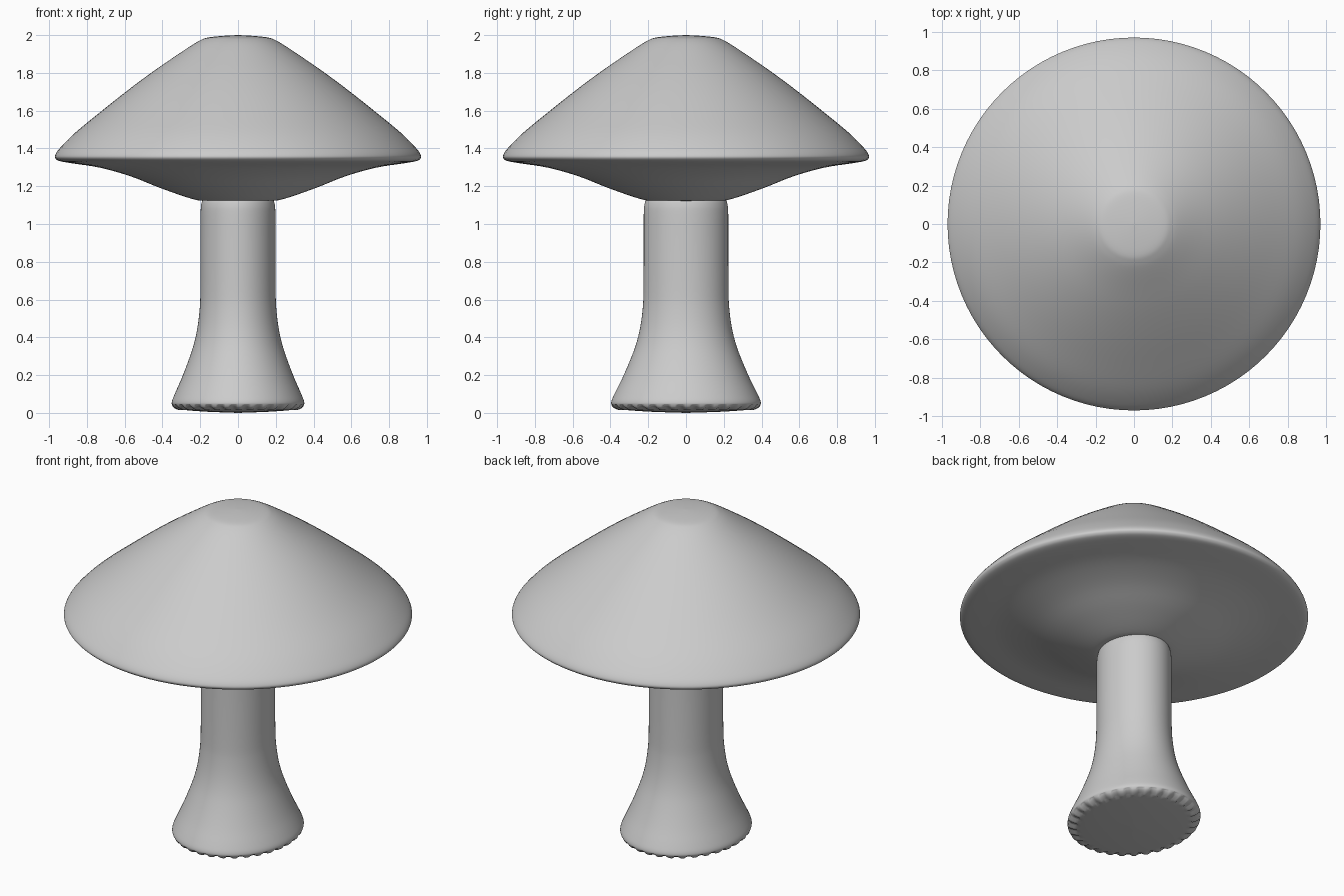
import bpy, bmesh, math
from mathutils import Vector

if "Cube" in bpy.data.objects:
    bpy.data.objects.remove(bpy.data.objects["Cube"])


def refine(points, steps=4):
    """Smooth a (radius, z) profile with a Catmull-Rom curve."""
    p = [Vector(q) for q in points]
    p = [p[0]] + p + [p[-1]]
    out = []
    for a, b, c, d in zip(p, p[1:], p[2:], p[3:]):
        for k in range(steps):
            t = k / steps
            out.append(0.5 * (2 * b + (c - a) * t + (2 * a - 5 * b + 4 * c - d) * t * t
                              + (3 * b - a - 3 * c + d) * t ** 3))
    return out + [p[-1]]


def lathe(name, points, segments, y_scale=1.0, ripple=None):
    """Spin a profile, bottom centre to top centre, around z."""
    bm = bmesh.new()
    rings = []
    for r, z in refine(points):
        if r < 1e-4:
            rings.append([bm.verts.new((0, 0, z))] * segments)
            continue
        ring = []
        for i in range(segments):
            a = 2 * math.pi * i / segments
            dz = ripple(r, z, i) if ripple else 0
            ring.append(bm.verts.new((r * math.cos(a), r * math.sin(a) * y_scale, z + dz)))
        rings.append(ring)
    for lo, hi in zip(rings, rings[1:]):
        for i in range(segments):
            j = (i + 1) % segments
            quad = list(dict.fromkeys((lo[i], lo[j], hi[j], hi[i])))
            bm.faces.new(quad)
    bmesh.ops.recalc_face_normals(bm, faces=bm.faces)
    for f in bm.faces:
        f.smooth = True
    mesh = bpy.data.meshes.new(name)
    bm.to_mesh(mesh)
    bm.free()
    obj = bpy.data.objects.new(name, mesh)
    bpy.context.collection.objects.link(obj)
    return obj


# Cap: shallow funnel underneath, thin rounded rim, cone with a soft flat crown
cap_profile = [
    (0, 1.122), (0.17, 1.122), (0.25, 1.135), (0.41, 1.19), (0.57, 1.253),
    (0.73, 1.298), (0.87, 1.32), (0.94, 1.332), (0.965, 1.345), (0.968, 1.365),
    (0.94, 1.405), (0.86, 1.485), (0.73, 1.592), (0.59, 1.703), (0.46, 1.80),
    (0.34, 1.883), (0.25, 1.943), (0.20, 1.972), (0.16, 1.987), (0.08, 1.996), (0, 2.0)]
lathe("mushroom_cap", cap_profile, 96)

# Stem: oval column flaring into a wide foot with a slightly scalloped lower edge
stem_profile = [
    (0, 0.0), (0.16, 0.006), (0.28, 0.015), (0.325, 0.024), (0.347, 0.04),
    (0.35, 0.06), (0.335, 0.10), (0.30, 0.18), (0.265, 0.27), (0.235, 0.36),
    (0.215, 0.45), (0.203, 0.55), (0.199, 0.65), (0.198, 0.90), (0.198, 1.05),
    (0.195, 1.10), (0.185, 1.13), (0.16, 1.145), (0, 1.15)]


def scallop(r, z, i):
    return 0.005 * (1 if (i // 2) % 2 else -1) if 0.30 < r < 0.348 and z < 0.045 else 0


lathe("mushroom_stem", stem_profile, 128, y_scale=1.13, ripple=scallop)
